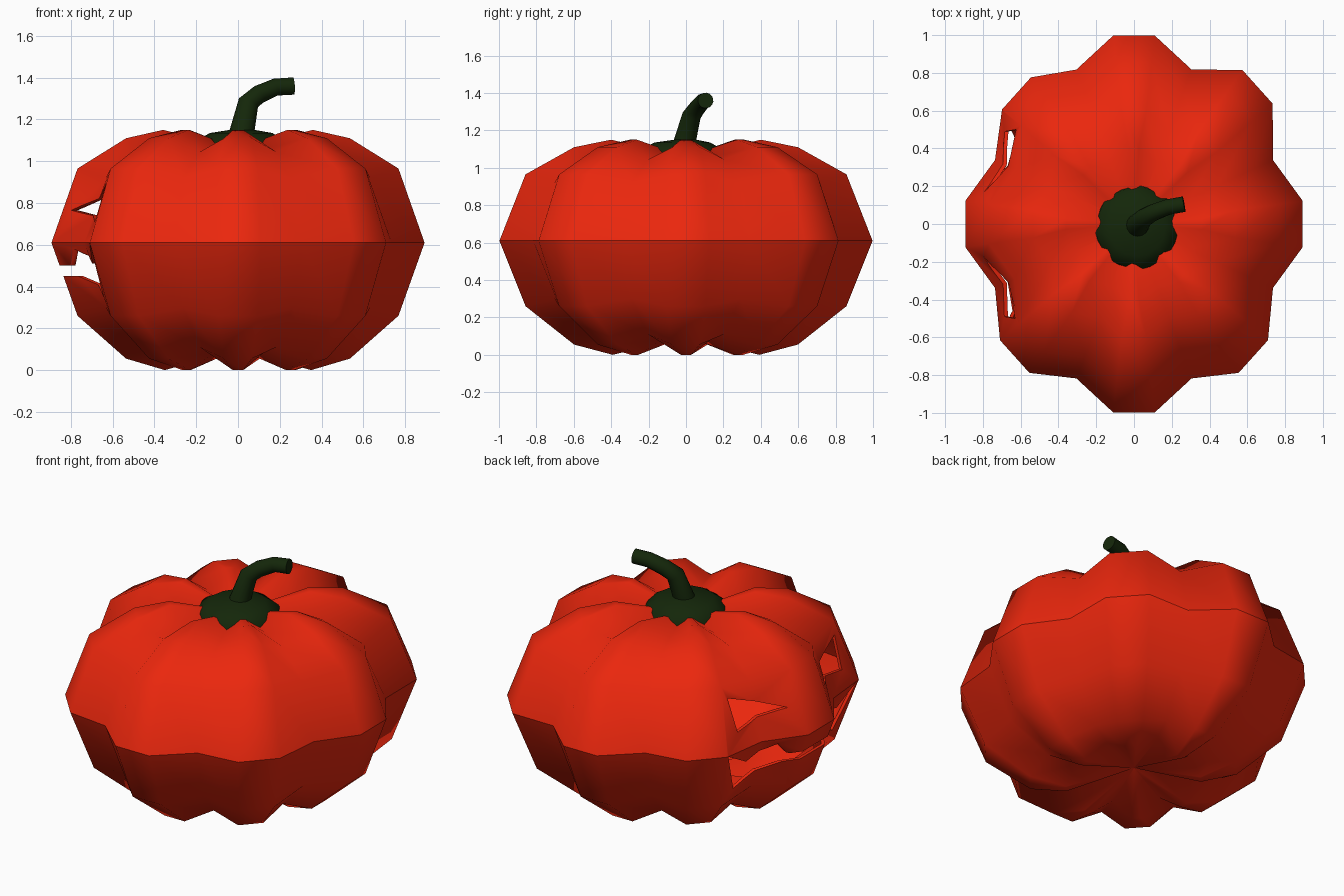
import bpy, bmesh, math
from mathutils import Vector

if "Cube" in bpy.data.objects:
    bpy.data.objects.remove(bpy.data.objects["Cube"])


def material(name, rgb):
    m = bpy.data.materials.new(name)
    m.diffuse_color = (*rgb, 1)
    m.use_nodes = True
    m.node_tree.nodes["Principled BSDF"].inputs["Base Color"].default_value = m.diffuse_color
    return m


def make(name, bm, mat=None):
    bmesh.ops.recalc_face_normals(bm, faces=bm.faces)
    me = bpy.data.meshes.new(name)
    bm.to_mesh(me)
    bm.free()
    ob = bpy.data.objects.new(name, me)
    bpy.context.collection.objects.link(ob)
    if mat:
        me.materials.append(mat)
    return ob


def bridge(bm, a, b):
    n = len(a)
    for i in range(n):
        j = (i + 1) % n
        bm.faces.new((a[i], a[j], b[j], b[i]))


def fan(bm, ring, tip):
    for i in range(len(ring)):
        bm.faces.new((ring[i], ring[(i + 1) % len(ring)], tip))


def smooth(ob, angle):
    bpy.ops.object.select_all(action='DESELECT')
    ob.select_set(True)
    bpy.context.view_layer.objects.active = ob
    bpy.ops.object.shade_smooth_by_angle(angle=math.radians(angle))


orange = material("orange_skin", (0.83, 0.02, 0.004))
green = material("green_stem", (0.007, 0.02, 0.003))

# Ribbed body: eight lobes, each with two ridge points and one groove point
# profile rows: radius, ridge height, groove height, half angle of the ridge
profile = [(0.40, 1.15, 1.06, 4), (0.60, 1.11, 1.045, 7), (0.86, 0.965, 0.92, 7),
           (1.0, 0.61, 0.61, 7), (0.86, 0.26, 0.30, 7), (0.60, 0.055, 0.11, 7),
           (0.39, 0.0, 0.08, 4)]
swells = [1.0, 1.035, 1.005, 0.985, 1.0, 1.0, 1.005, 1.0]
bm = bmesh.new()
rings = []
for r, z_ridge, z_groove, half in profile:
    ring = []
    for k in range(8):
        for off in (-half, half, 22.5):
            groove = off > 20
            a = math.radians(45 * k + off)
            rr = r * (0.885 if groove else swells[k])
            z = z_groove if groove else z_ridge
            ring.append(bm.verts.new((0.9 * rr * math.cos(a), rr * math.sin(a), z)))
    rings.append(ring)
for a, b in zip(rings, rings[1:]):
    bridge(bm, a, b)
fan(bm, rings[0], bm.verts.new((0, 0, 1.06)))
fan(bm, rings[-1], bm.verts.new((0, 0, 0.1)))
body = make("pumpkin_body", bm, orange)

# Face cutter on the -x side: two slanted eyes and a toothed grin (y, z)
eye = [(0.50, 0.90), (0.17, 0.765), (0.49, 0.71)]
grin = [(0.60, 0.61), (0.42, 0.51), (0.25, 0.58), (0.18, 0.5)]
lip = [(0.2, 0.45), (0.46, 0.35)]
mirror = lambda pts: [(-y, z) for y, z in pts]
mouth = grin + mirror(grin)[::-1] + mirror(lip)[::-1] + lip
bm = bmesh.new()
for shape in (eye, mirror(eye), mouth):
    near = [bm.verts.new((-1.3, y, z)) for y, z in shape]
    far = [bm.verts.new((-0.3, y, z)) for y, z in shape]
    bm.faces.new(near)
    bm.faces.new(far[::-1])
    bridge(bm, near, far)
cutter = make("face_cutter", bm)
cutter.hide_render = True

# Hollow the body, then carve the face
shell = body.modifiers.new("shell", 'SOLIDIFY')
shell.thickness = 0.02
shell.offset = -1
carve = body.modifiers.new("carve", 'BOOLEAN')
carve.object = cutter
carve.operation = 'DIFFERENCE'
carve.solver = 'EXACT'
bpy.context.view_layer.update()
carved = bpy.data.meshes.new_from_object(body.evaluated_get(bpy.context.evaluated_depsgraph_get()))
body.modifiers.clear()
body.data = carved
bpy.data.objects.remove(cutter)

# Soft ribs, with a crisp edge around the equator
smooth(body, 65)
for e in carved.edges:
    if all(abs(carved.vertices[v].co.z - 0.61) < 0.008 for v in e.vertices):
        e.use_edge_sharp = True

# Stem: scalloped flare at the base, then a bent tapering stalk
path = [((0.015, -0.02, 1.04), 0.24), ((0.015, -0.02, 1.09), 0.23), ((0.015, -0.02, 1.135), 0.15),
        ((0.02, -0.005, 1.15), 0.06), ((0.05, 0.03, 1.28), 0.05), ((0.10, 0.06, 1.32), 0.045),
        ((0.18, 0.09, 1.355), 0.042), ((0.265, 0.105, 1.36), 0.042)]
bm = bmesh.new()
rings = []
for i, (p, r) in enumerate(path):
    p = Vector(p)
    d = Vector((0, 0, 1))
    if i > 3:
        d = Vector(path[min(i + 1, len(path) - 1)][0]) - Vector(path[i - 1][0])
    q = Vector((0, 0, 1)).rotation_difference(d.normalized())
    ring = []
    for k in range(16):
        a = math.tau * k / 16
        s = r * (0.92 if k % 2 and i < 2 else 1.0)
        ring.append(bm.verts.new(p + q @ Vector((s * math.cos(a), s * math.sin(a), 0))))
    rings.append(ring)
for a, b in zip(rings, rings[1:]):
    bridge(bm, a, b)
bm.faces.new(rings[-1])
bm.faces.new(rings[0][::-1])
smooth(make("stem", bm, green), 50)
